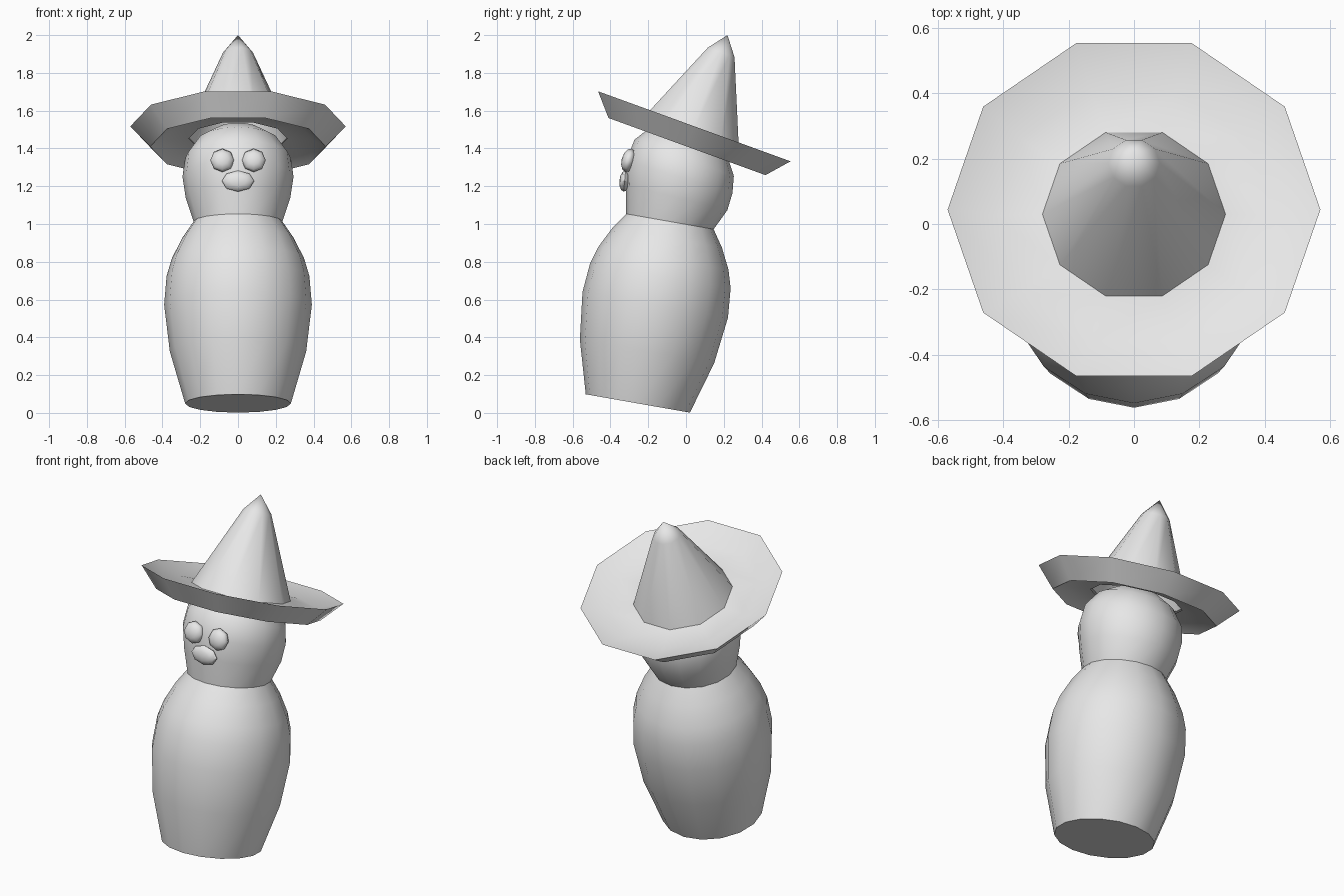
import bpy
import bmesh
import math
from mathutils import Matrix, Vector

cube = bpy.data.objects.get("Cube")
if cube:
    bpy.data.objects.remove(cube, do_unlink=True)

# One plain grey material
grey = bpy.data.materials.new("light_grey")
grey.use_nodes = True
grey.diffuse_color = (0.8, 0.8, 0.8, 1)
grey.node_tree.nodes["Principled BSDF"].inputs["Base Color"].default_value = (0.8, 0.8, 0.8, 1)


def finish(name, bm):
    bmesh.ops.recalc_face_normals(bm, faces=bm.faces)
    mesh = bpy.data.meshes.new(name)
    bm.to_mesh(mesh)
    bm.free()
    mesh.materials.append(grey)
    obj = bpy.data.objects.new(name, mesh)
    bpy.context.collection.objects.link(obj)
    bpy.ops.object.select_all(action='DESELECT')
    obj.select_set(True)
    bpy.context.view_layer.objects.active = obj
    bpy.ops.object.shade_smooth_by_angle(angle=math.radians(50))
    return obj


def loft(name, rings, sides, cap=False):
    """Skin tilted circles given as (radius, centre y, centre z, tilt in degrees)."""
    bm = bmesh.new()
    loops = []
    for radius, y, z, tilt in rings:
        turn = Matrix.Rotation(math.radians(-tilt), 3, 'X')
        centre = Vector((0, y, z))
        if radius == 0:
            loops.append([bm.verts.new(centre)] * sides)
            continue
        loops.append([bm.verts.new(centre + turn @ Vector((
            radius * math.cos(math.tau * i / sides),
            radius * math.sin(math.tau * i / sides), 0))) for i in range(sides)])
    for low, high in zip(loops, loops[1:]):
        for i in range(sides):
            j = (i + 1) % sides
            corners = dict.fromkeys((low[i], low[j], high[j], high[i]))
            bm.faces.new(list(corners))
    if cap:
        bm.faces.new(loops[0])
    return finish(name, bm)


def along_axis(profile, y, z, tilt):
    """Place (radius, height) pairs on a leaning axis."""
    a = math.radians(tilt)
    return [(r, y + h * math.sin(a), z + h * math.cos(a), tilt) for r, h in profile]


def pebble(name, centre, size, tilt):
    """Low-poly flattened ball whose pole points forward."""
    bm = bmesh.new()
    bmesh.ops.create_uvsphere(bm, u_segments=8, v_segments=6, radius=1)
    bm.transform(Matrix.Translation(centre)
                 @ Matrix.Rotation(math.radians(-tilt), 4, 'X')
                 @ Matrix.Diagonal((*size, 1))
                 @ Matrix.Rotation(math.radians(90), 4, 'X'))
    return finish(name, bm)


# Leaning barrel body with a flat base
body = [(0.28, 0), (0.361, 0.28), (0.391, 0.53), (0.378, 0.685),
        (0.35, 0.78), (0.295, 0.89), (0.235, 0.978)]
loft("body", along_axis(body, -0.255, 0.05, 10), 16, cap=True)

# Head, leaning back further towards the crown
loft("head", [(0.235, -0.085, 1.013, 10), (0.277, -0.05, 1.14, 14),
              (0.294, -0.035, 1.25, 17), (0.28, -0.01, 1.35, 20),
              (0.215, 0.015, 1.44, 20), (0.12, 0.03, 1.495, 20),
              (0, 0.04, 1.525, 20)], 16)

# Pointed hat: underside, flared rim, dished brim, cone and tip
hat = [(0.26, 0.045), (0.40, 0.035), (0.465, 0), (0.57, 0.114), (0.43, 0.06),
       (0.28, 0.073), (0.079, 0.53), (0, 0.628)]
loft("hat", along_axis(hat, 0.005, 1.41, 20), 10)

# Face
for side, x in (("left", 0.083), ("right", -0.083)):
    pebble(side + "_eye", (x, -0.305, 1.337), (0.064, 0.036, 0.064), 15)
pebble("mouth", (0, -0.325, 1.227), (0.086, 0.028, 0.056), 5)
